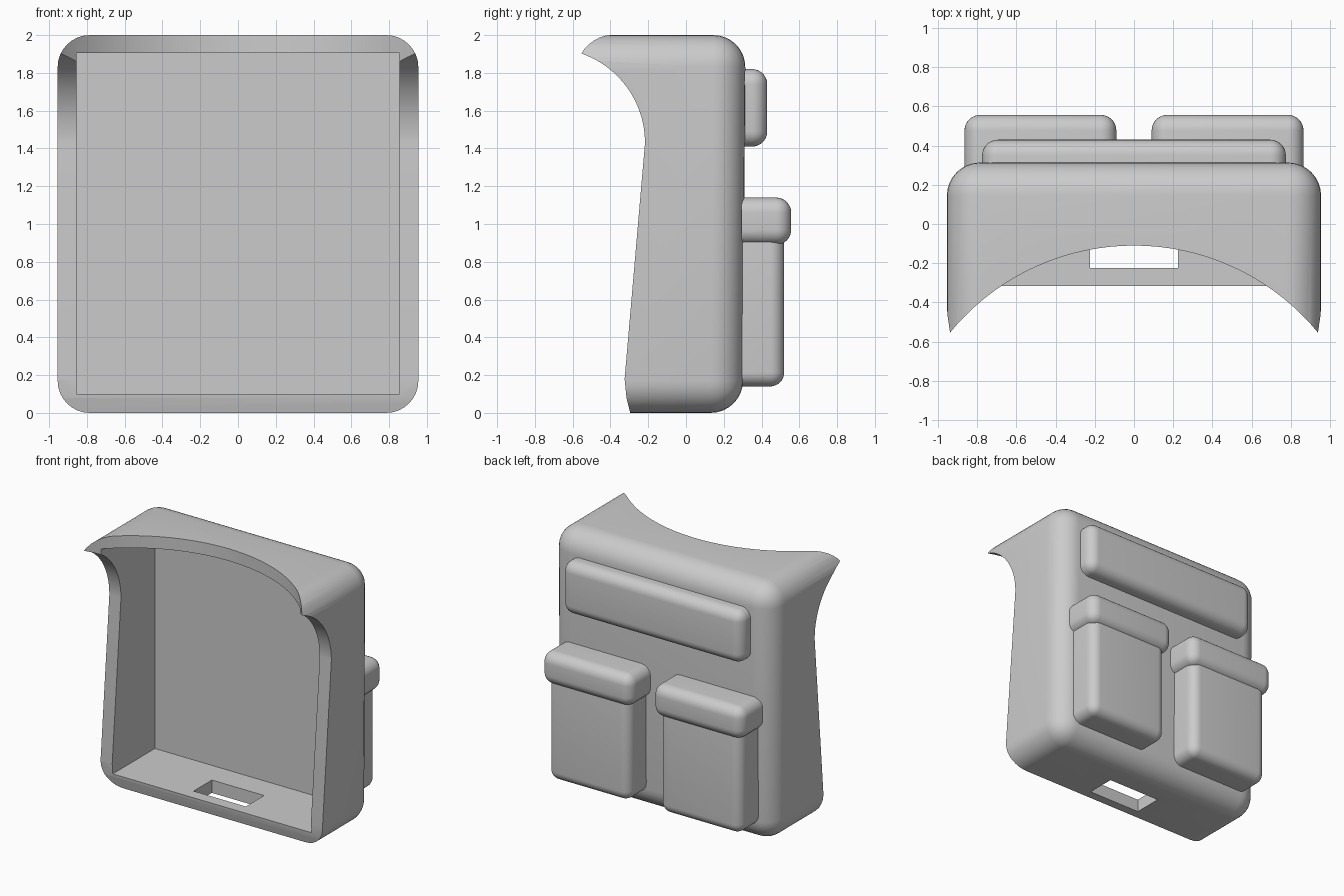
import bpy, bmesh
from math import sin, cos, radians

start = bpy.data.objects.get("Cube")
if start:
    bpy.data.objects.remove(start, do_unlink=True)

grey = bpy.data.materials.new("plain grey")
grey.use_nodes = True
colour = (0.6, 0.6, 0.6, 1)
grey.diffuse_color = colour
grey.node_tree.nodes["Principled BSDF"].inputs["Base Color"].default_value = colour


def add_object(name, bm):
    bmesh.ops.recalc_face_normals(bm, faces=bm.faces)
    mesh = bpy.data.meshes.new(name)
    bm.to_mesh(mesh)
    bm.free()
    mesh.materials.append(grey)
    obj = bpy.data.objects.new(name, mesh)
    bpy.context.collection.objects.link(obj)
    return obj


def box(name, x, y, z, radius=0, lean=0, flat_front=False):
    """Box from (min, max) ranges, with optional rounded edges and lean."""
    bm = bmesh.new()
    bmesh.ops.create_cube(bm, size=1)
    for v in bm.verts:
        v.co = [r[0] if c < 0 else r[1] for c, r in zip(v.co, (x, y, z))]
        v.co.y += lean * (v.co.z - 1)
    if radius:
        edges = [e for e in bm.edges if not flat_front
                 or any(v.co.y > y[0] + 0.01 for v in e.verts)]
        bmesh.ops.bevel(bm, geom=edges, offset=radius, segments=8,
                        profile=0.5, affect='EDGES')
    return add_object(name, bm)


def prism(name, points, direction):
    """Solid made by extruding a closed outline."""
    bm = bmesh.new()
    face = bm.faces.new([bm.verts.new(p) for p in points])
    result = bmesh.ops.extrude_face_region(bm, geom=[face])
    verts = [g for g in result["geom"] if isinstance(g, bmesh.types.BMVert)]
    bmesh.ops.translate(bm, verts=verts, vec=direction)
    return add_object(name, bm)


def select(obj):
    bpy.ops.object.select_all(action='DESELECT')
    obj.select_set(True)
    bpy.context.view_layer.objects.active = obj


def carve(obj, cutter):
    mod = obj.modifiers.new("cut", 'BOOLEAN')
    mod.operation = 'DIFFERENCE'
    mod.solver = 'EXACT'
    mod.object = cutter
    select(obj)
    bpy.ops.object.modifier_apply(modifier=mod.name)
    bpy.data.objects.remove(cutter, do_unlink=True)


def smooth(obj):
    select(obj)
    bpy.ops.object.shade_smooth_by_angle(angle=radians(30))


# Rounded outer shell, hollowed from the front
shell = box("shell", (-0.955, 0.955), (-1.0, 0.308), (0, 2), 0.17, lean=0.007)
carve(shell, box("cavity", (-0.855, 0.855), (-1.5, 0.2), (0.1, 1.905)))

# Side outline of the opening: sloping edge that sweeps out into the hood
outline = [(-1.5, -0.1), (-0.28, -0.1), (-0.295, 0), (-0.315, 0.08), (-0.325, 0.18)]
outline += [(-0.717 + 0.5 * cos(radians(a)), 1.43 + 0.5 * sin(radians(a)))
            for a in range(0, 91, 5)]
outline.append((-1.5, 1.93))
carve(shell, prism("side_cut", [(-1.3, y, z) for y, z in outline], (2.6, 0, 0)))

# Concave front edge of the hood
circle = [(1.214 * cos(radians(a)), -1.324 + 1.214 * sin(radians(a)), 1.3)
          for a in range(0, 360, 3)]
carve(shell, prism("hood_cut", circle, (0, 0, 1)))

# Slot through the floor
carve(shell, box("slot_cut", (-0.225, 0.225), (-0.225, 0.0), (-0.2, 0.2)))
smooth(shell)

# Wide pouch high on the back
smooth(box("top_pouch", (-0.775, 0.775), (0.24, 0.43), (1.41, 1.82), 0.08,
           flat_front=True))

# Pair of back pockets with overhanging lids
for side, s in (("left", 1), ("right", -1)):
    pocket_x = sorted((0.13 * s, 0.83 * s))
    lid_x = sorted((0.09 * s, 0.865 * s))
    smooth(box(side + "_pocket", pocket_x, (0.27, 0.52), (0.14, 1.0), 0.075,
               flat_front=True))
    smooth(box(side + "_pocket_lid", lid_x, (0.293, 0.557), (0.89, 1.14), 0.08,
               flat_front=True))
